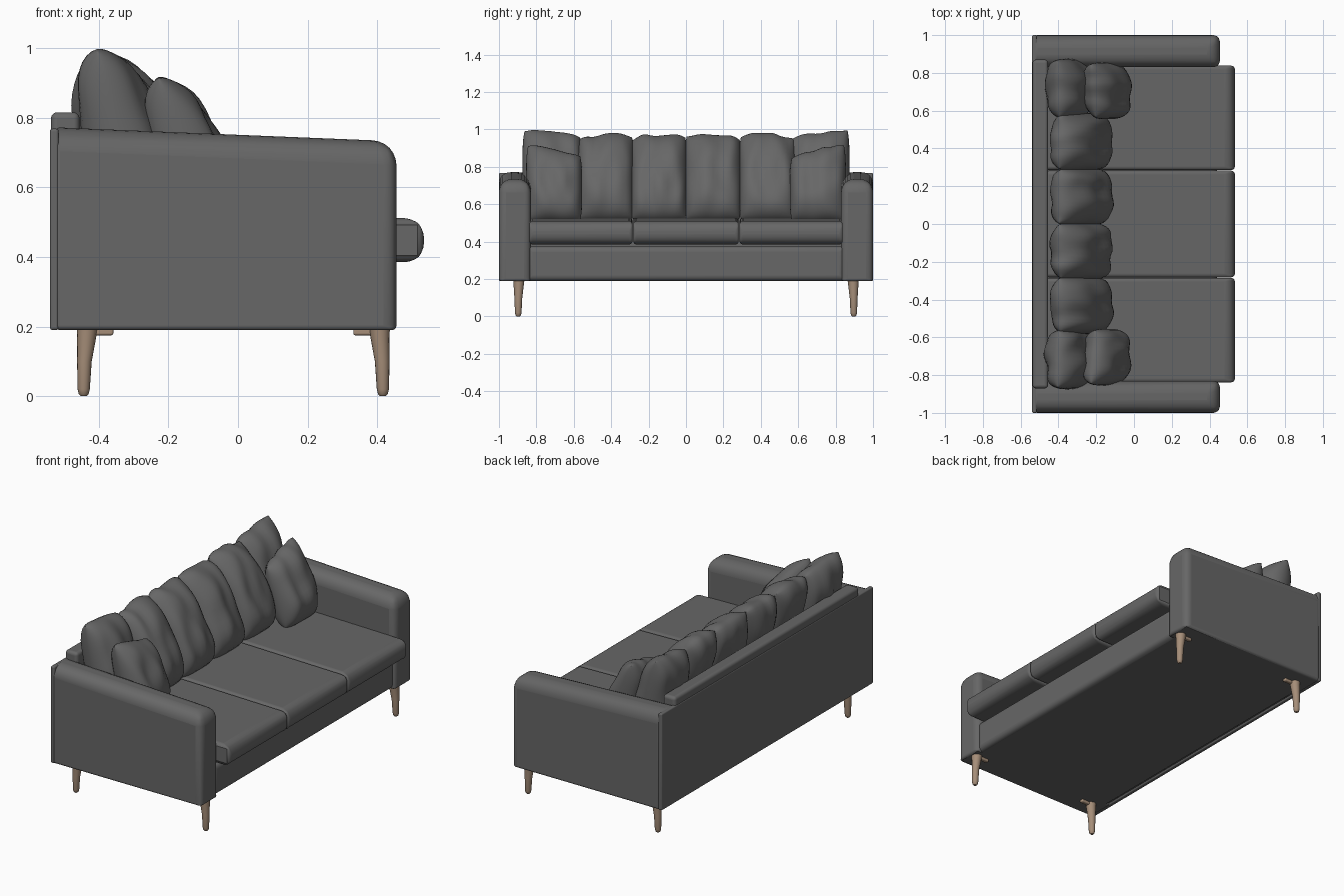
import bpy, bmesh, math
from mathutils import Vector, noise

if "Cube" in bpy.data.objects:
    bpy.data.objects.remove(bpy.data.objects["Cube"])


def material(name, rgb):
    m = bpy.data.materials.new(name)
    m.diffuse_color = (*rgb, 1)
    m.use_nodes = True
    m.node_tree.nodes["Principled BSDF"].inputs["Base Color"].default_value = m.diffuse_color
    return m


FABRIC = material("grey fabric", (0.135, 0.135, 0.135))
WOOD = material("pale wood", (0.38, 0.27, 0.19))


def finish(name, bm, mat, angle=40):
    bmesh.ops.recalc_face_normals(bm, faces=bm.faces)
    me = bpy.data.meshes.new(name)
    bm.to_mesh(me)
    bm.free()
    ob = bpy.data.objects.new(name, me)
    bpy.context.collection.objects.link(ob)
    me.materials.append(mat)
    bpy.ops.object.select_all(action='DESELECT')
    ob.select_set(True)
    bpy.context.view_layer.objects.active = ob
    bpy.ops.object.shade_smooth_by_angle(angle=math.radians(angle))
    return ob


def soft_box(name, x, y, z, radius, rule=None, back_rise=0.0, mat=FABRIC):
    """Box with rounded edges; rule(front, back, top, bottom) gives the share of radius."""
    bm = bmesh.new()
    bmesh.ops.create_cube(bm, size=1)
    weight = bm.edges.layers.float.new('bevel_weight_edge')
    for e in bm.edges:
        mid = (e.verts[0].co + e.verts[1].co) / 2
        flags = (mid.x > .4, mid.x < -.4, mid.z > .4, mid.z < -.4)
        e[weight] = rule(*flags) if rule else 1.0
    for v in bm.verts:
        lift = back_rise if v.co.x < 0 and v.co.z > 0 else 0
        v.co = Vector((x[0] + (x[1] - x[0]) * (v.co.x + .5),
                       y[0] + (y[1] - y[0]) * (v.co.y + .5),
                       z[0] + (z[1] - z[0]) * (v.co.z + .5) + lift))
    ob = finish(name, bm, mat)
    bev = ob.modifiers.new("rounding", 'BEVEL')
    bev.limit_method = 'WEIGHT'
    bev.width = radius
    bev.segments = 6
    return ob


def pillow(name, cx, cy, cz, w, h, thick, tilt, slant=0.0, seed=0):
    """Stuffed cushion leaning back by tilt degrees; w, h, thick are half sizes."""
    n = 20
    bm = bmesh.new()
    c, s = math.cos(math.radians(tilt)), math.sin(math.radians(tilt))
    for side in (1, -1):
        rows = []
        for j in range(n + 1):
            row = []
            for i in range(n + 1):
                u = math.sin((i / n - .5) * math.pi)
                v = math.sin((j / n - .5) * math.pi)
                fill = max(0, (1 - abs(u) ** 4) * (1 - abs(v) ** 3)) ** .55
                crease = noise.noise(Vector((u * 1.8 + seed * 7, v * 1.3, side * 3)))
                d = side * thick * fill * (1 - .12 * v + .22 * crease)
                wave = .02 * noise.noise(Vector((u * 2 + seed * 5, .5, .5))) * (v + 1) / 2
                a = u * w * (1 - .07 * v ** 4)
                b = v * h * (1 - .05 * u ** 4) + wave + slant * a * (v + 1) / 2
                row.append(bm.verts.new((cx + d * c - b * s, cy + a, cz + b * c + d * s)))
            rows.append(row)
        for j in range(n):
            for i in range(n):
                bm.faces.new((rows[j][i], rows[j][i + 1], rows[j + 1][i + 1], rows[j + 1][i]))
    bmesh.ops.remove_doubles(bm, verts=bm.verts, dist=.0005)
    return finish(name, bm, FABRIC, 70)


# Arms: big rounding on top and front top, small at the bottom
def arm_rule(front, back, top, bottom):
    if back or bottom:
        return .2
    return 1.0 if top else .55


for side, label in ((1, "left"), (-1, "right")):
    ys = sorted((side * .83, side * 1.0))
    soft_box(label + "_arm", (-.525, .455), ys, (.19, .732), .068, arm_rule, .04)

# Frame: base, back panel and outer back skin
soft_box("base", (-.5, .44), (-.85, .85), (.19, .375), .03,
         lambda f, b, t, d: 1.0 if f else .2)
soft_box("back_panel", (-.537, -.455), (-.87, .87), (.2, .815), .018)
soft_box("back_skin", (-.54, -.515), (-1, 1), (.19, .768), .008)

# Seat cushions: round nose at the front
for k, (y0, y1) in enumerate(((-.838, -.286), (-.282, .282), (.286, .838))):
    soft_box(f"seat_cushion_{k + 1}", (-.47, .534), (y0, y1), (.385, .51), .055,
             lambda f, b, t, d: 1.0 if f and (t or d) else .35, .02)

# Back pillows: four leaning in the middle, an upright one at each end
for k, cy in enumerate((-.43, -.145, .145, .435)):
    pillow(f"back_pillow_{k + 1}", -.285, cy, .74, .152, .255, .115, 27,
           (.05, .04, -.02, -.05)[k], k + 1)
for side, label in ((1, "left"), (-1, "right")):
    pillow(label + "_end_pillow", -.345, side * .715, .755, .16, .235, .11, 14,
           side * .12, 6 + side)
    pillow(label + "_front_pillow", -.15, side * .705, .7, .15, .205, .1, 20,
           side * .25, 10 + side)

# Legs: tapered, rounded feet, each with a slim bracket under the frame
for fx, flabel, inward in ((.416, "front", -1), (-.443, "back", 1)):
    for side, label in ((1, "left"), (-1, "right")):
        bm = bmesh.new()
        rings = []
        for z, r, shift in ((0, .008, 0), (.006, .014, 0), (.02, .0175, 0),
                            (.1, .021, .002), (.165, .027, .008), (.195, .03, .01)):
            rings.append([bm.verts.new((fx + inward * shift + r * math.cos(a * math.tau / 16),
                                        side * (.897 - shift * .3) + r * math.sin(a * math.tau / 16), z))
                          for a in range(16)])
        for lo, hi in zip(rings, rings[1:]):
            for a in range(16):
                b = (a + 1) % 16
                bm.faces.new((lo[a], lo[b], hi[b], hi[a]))
        bm.faces.new(rings[0])
        bm.faces.new(rings[-1])
        finish(f"{flabel}_{label}_leg", bm, WOOD)
        xs = sorted((fx + inward * .015, fx + inward * .085))
        soft_box(f"{flabel}_{label}_bracket", xs, (side * .89 - .012, side * .89 + .012),
                 (.175, .195), .006, mat=WOOD)
